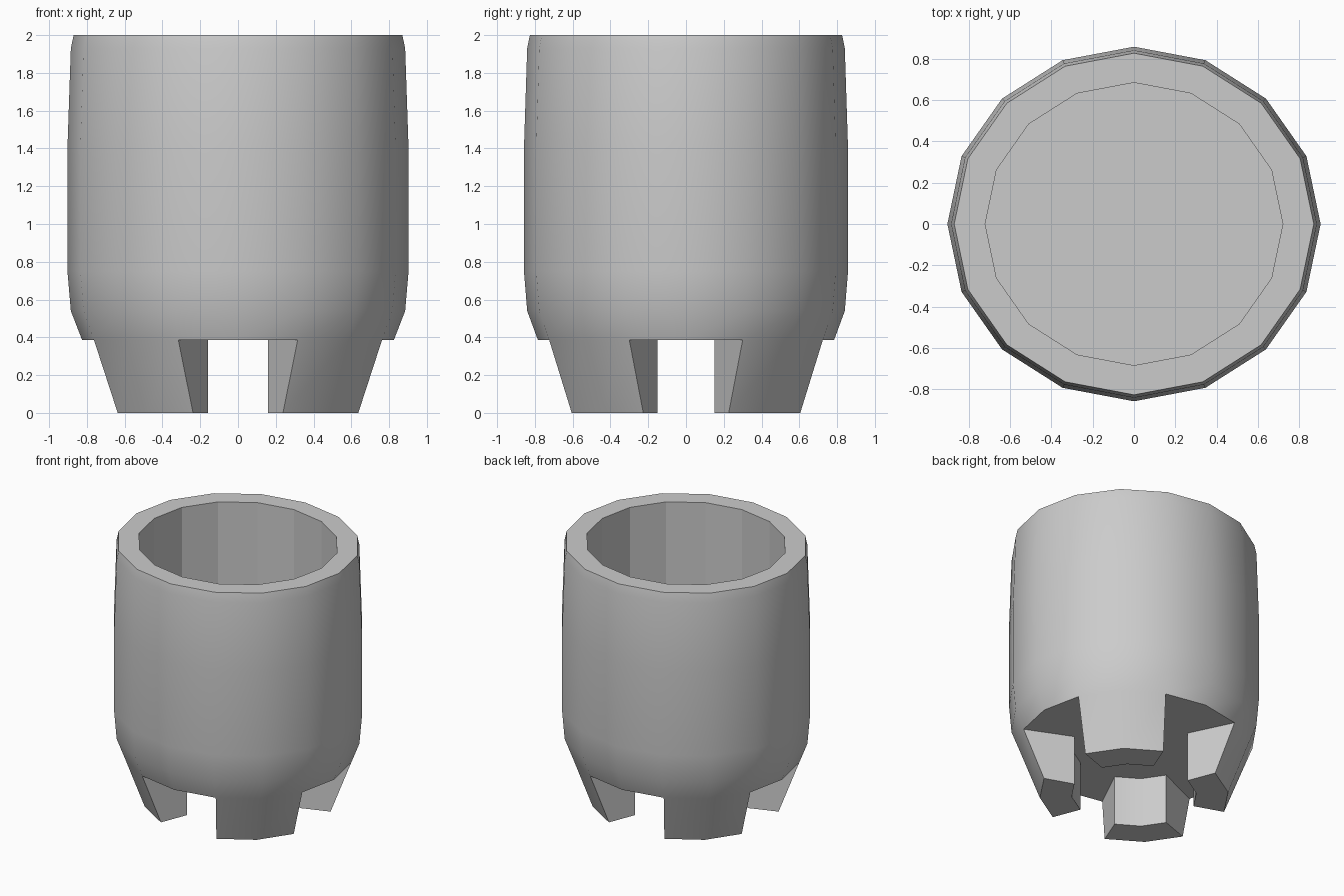
import bpy, bmesh
from math import radians, sin, cos

if "Cube" in bpy.data.objects:
    bpy.data.objects.remove(bpy.data.objects["Cube"])

SIDES = 16
SQUASH = 0.95          # depth is slightly less than width
Z_BASE = 0.385         # underside of the cup

bm = bmesh.new()


def point(r, deg, z):
    a = radians(deg)
    return bm.verts.new((r * cos(a), SQUASH * r * sin(a), z))


def ring(r, z):
    return [point(r, 360 / SIDES * i, z) for i in range(SIDES)]


def bridge(a, b):
    for i in range(SIDES):
        j = (i + 1) % SIDES
        bm.faces.new((a[i], a[j], b[j], b[i]))


# Cup wall: outside from base to rim, then down the inside to the floor
profile = [(0.825, Z_BASE), (0.885, 0.54), (0.903, 0.75), (0.903, 1.4),
           (0.885, 1.93), (0.87, 2.0), (0.72, 2.0), (0.72, 0.5)]
rings = [ring(r, z) for r, z in profile]
for lower, upper in zip(rings, rings[1:]):
    bridge(lower, upper)
bm.faces.new(rings[-1])

# Four tapered feet growing from the base ring on the diagonals
base = rings[0]
underside = []
for q in range(4):
    k, a0 = 4 * q, 90 * q
    angles = [a0 + 20.5, a0 + 45, a0 + 69.5]
    out_top = base[k + 1:k + 4]
    out_bot = [point(0.68, a, 0) for a in angles]
    in_top = [point(0.45, a, Z_BASE) for a in angles]
    in_bot = [point(0.45, a, 0) for a in angles]
    for i in range(2):
        bm.faces.new((out_bot[i], out_bot[i + 1], out_top[i + 1], out_top[i]))
        bm.faces.new((in_bot[i + 1], in_bot[i], in_top[i], in_top[i + 1]))
        bm.faces.new((out_bot[i + 1], out_bot[i], in_bot[i], in_bot[i + 1]))
    bm.faces.new((out_bot[0], out_top[0], in_top[0], in_bot[0]))
    bm.faces.new((out_top[2], out_bot[2], in_bot[2], in_top[2]))
    underside += [base[k], base[k + 1], *in_top, base[k + 3]]

# Underside between the feet
bm.faces.new(underside[::-1])
bmesh.ops.recalc_face_normals(bm, faces=bm.faces[:])

mesh = bpy.data.meshes.new("footed_cup")
bm.to_mesh(mesh)
bm.free()
cup = bpy.data.objects.new("footed_cup", mesh)
bpy.context.collection.objects.link(cup)

# Smooth outer wall, crisp rim and feet
bpy.context.view_layer.objects.active = cup
cup.select_set(True)
bpy.ops.object.shade_smooth_by_angle(angle=radians(30))

# Keep the inner wall faceted
for p in mesh.polygons:
    c = p.center
    if (c.x ** 2 + (c.y / SQUASH) ** 2) ** 0.5 < 0.73 and c.z > 0.45:
        p.use_smooth = False
